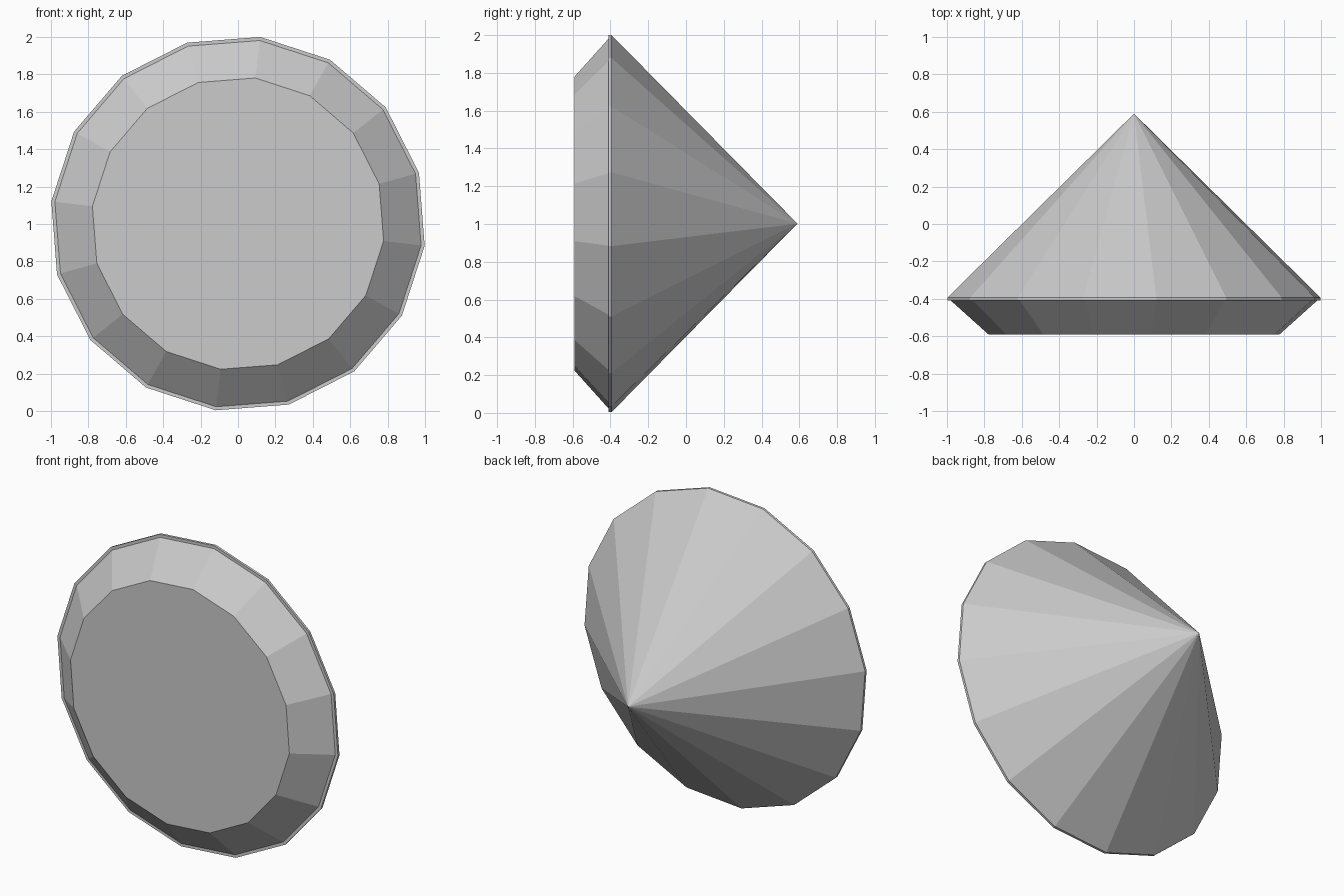
import bpy, bmesh, math

if "Cube" in bpy.data.objects:
    bpy.data.objects.remove(bpy.data.objects["Cube"])

SIDES = 16
TURN = math.radians(-6.8)
CENTRE_Z = 1.002

# Gem profile as (radius, y), from flat front table to the rim's back edge
PROFILE = [(0.784, -0.59), (0.986, -0.41), (1.005, -0.41), (1.005, -0.394)]
TIP_Y = 0.59

bm = bmesh.new()


def ring(radius, y):
    verts = []
    for i in range(SIDES):
        a = TURN + 2 * math.pi * i / SIDES
        verts.append(bm.verts.new((radius * math.cos(a), y, CENTRE_Z + radius * math.sin(a))))
    return verts


rings = [ring(r, y) for r, y in PROFILE]

# Table face
bm.faces.new(rings[0])

# Crown facets, front lip and thin girdle
for a, b in zip(rings, rings[1:]):
    for i in range(SIDES):
        j = (i + 1) % SIDES
        bm.faces.new((a[i], a[j], b[j], b[i]))

# Pavilion facets running to the point
tip = bm.verts.new((0, TIP_Y, CENTRE_Z))
for i in range(SIDES):
    bm.faces.new((rings[-1][i], rings[-1][(i + 1) % SIDES], tip))

bmesh.ops.recalc_face_normals(bm, faces=bm.faces[:])
mesh = bpy.data.meshes.new("cut_gem")
bm.to_mesh(mesh)
bm.free()
gem = bpy.data.objects.new("cut_gem", mesh)
bpy.context.collection.objects.link(gem)
